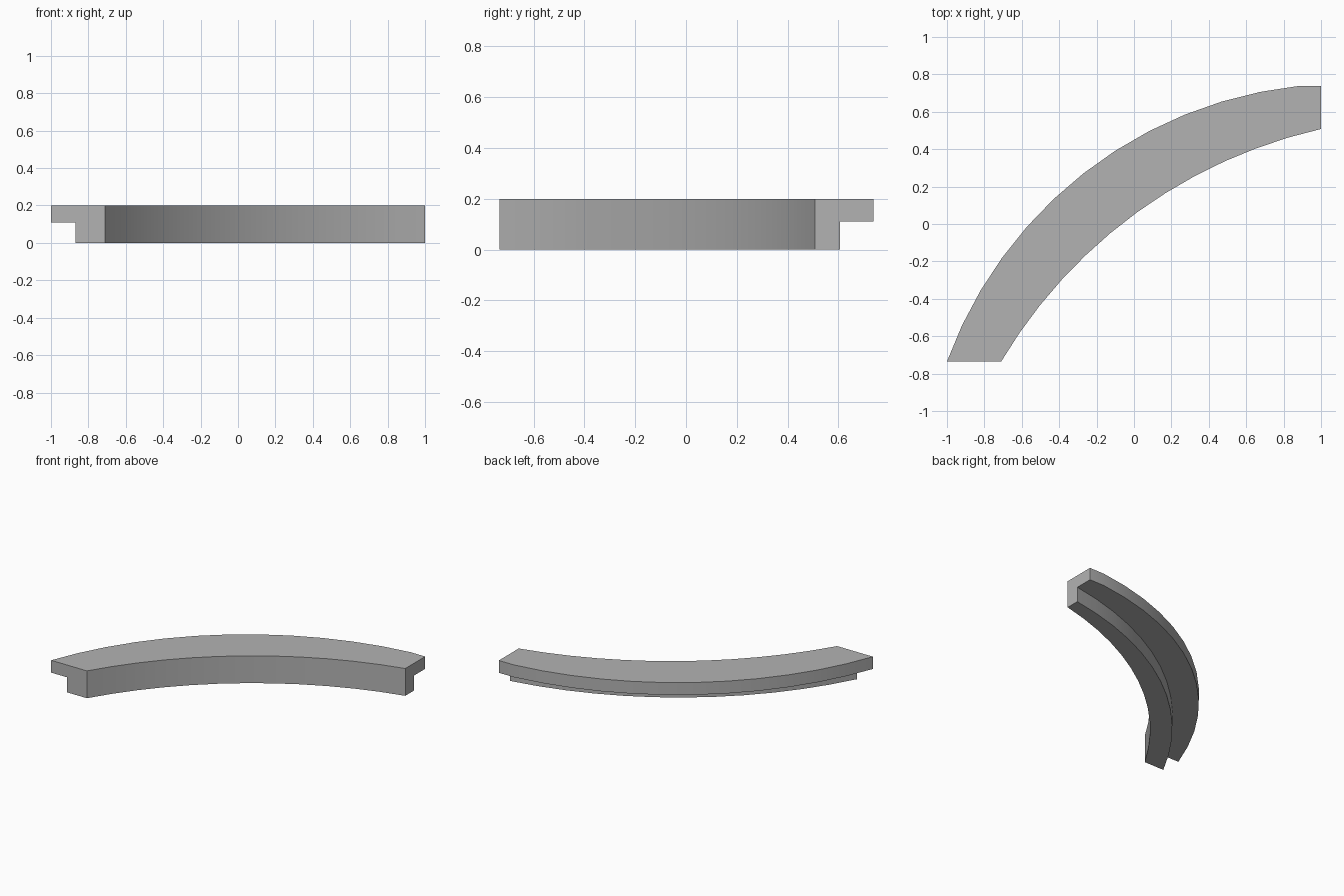
import bpy
import bmesh
from math import atan2, cos, sin, hypot, radians

if "Cube" in bpy.data.objects:
    bpy.data.objects.remove(bpy.data.objects["Cube"], do_unlink=True)

grey = bpy.data.materials.new("plain_grey")
grey.use_nodes = True
colour = (0.45, 0.45, 0.45, 1)
grey.diffuse_color = colour
grey.node_tree.nodes["Principled BSDF"].inputs["Base Color"].default_value = colour


def arc(a, b, c, steps=12):
    """Evenly spaced points on the circle from a, through b, to c."""
    d = 2 * (a[0] * (b[1] - c[1]) + b[0] * (c[1] - a[1]) + c[0] * (a[1] - b[1]))
    sa, sb, sc = (p[0] ** 2 + p[1] ** 2 for p in (a, b, c))
    x = (sa * (b[1] - c[1]) + sb * (c[1] - a[1]) + sc * (a[1] - b[1])) / d
    y = (sa * (c[0] - b[0]) + sb * (a[0] - c[0]) + sc * (b[0] - a[0])) / d
    r = hypot(a[0] - x, a[1] - y)
    start, end = (atan2(p[1] - y, p[0] - x) for p in (a, c))
    turns = [start + (end - start) * i / steps for i in range(steps + 1)]
    return [(x + r * cos(t), y + r * sin(t)) for t in turns]


END_Y, BACK_Y = -0.735, 0.738
outer = arc((-1, END_Y), (-0.095, 0.395), (0.88, BACK_Y)) + [(1, BACK_Y)]
step = arc((-0.87, END_Y), (-0.142, 0.124), (1, 0.607))
inner = arc((-0.71, END_Y), (0.16, 0.16), (1, 0.508))
BOTTOM, LEDGE, TOP = 0, 0.11, 0.2

bm = bmesh.new()


def line(points, z):
    return [bm.verts.new((x, y, z)) for x, y in points]


def wall(low, high):
    for i in range(len(low) - 1):
        bm.faces.new((low[i], low[i + 1], high[i + 1], high[i]))


# Curved edges of the stepped section
outer_low, outer_top = line(outer, LEDGE), line(outer, TOP)
step_low, step_high = line(step, BOTTOM), line(step, LEDGE)
inner_low, inner_top = line(inner, BOTTOM), line(inner, TOP)

# Three curved walls
wall(outer_low, outer_top)
wall(step_low, step_high)
wall(inner_low, inner_top)

# Top, overhang underside and base
for a, b in ((outer_top, inner_top), (outer_low, step_high), (step_low, inner_low)):
    bm.faces.new(a + b[::-1])

# L-shaped end caps
for i in (0, -1):
    bm.faces.new([edge[i] for edge in
                  (outer_top, outer_low, step_high, step_low, inner_low, inner_top)])

bmesh.ops.recalc_face_normals(bm, faces=bm.faces[:])
mesh = bpy.data.meshes.new("curved_rail")
bm.to_mesh(mesh)
bm.free()
mesh.materials.append(grey)
rail = bpy.data.objects.new("curved_rail", mesh)
bpy.context.collection.objects.link(rail)

# Smooth along the bend, crisp at the corners
bpy.ops.object.select_all(action="DESELECT")
rail.select_set(True)
bpy.context.view_layer.objects.active = rail
bpy.ops.object.shade_smooth_by_angle(angle=radians(30))
